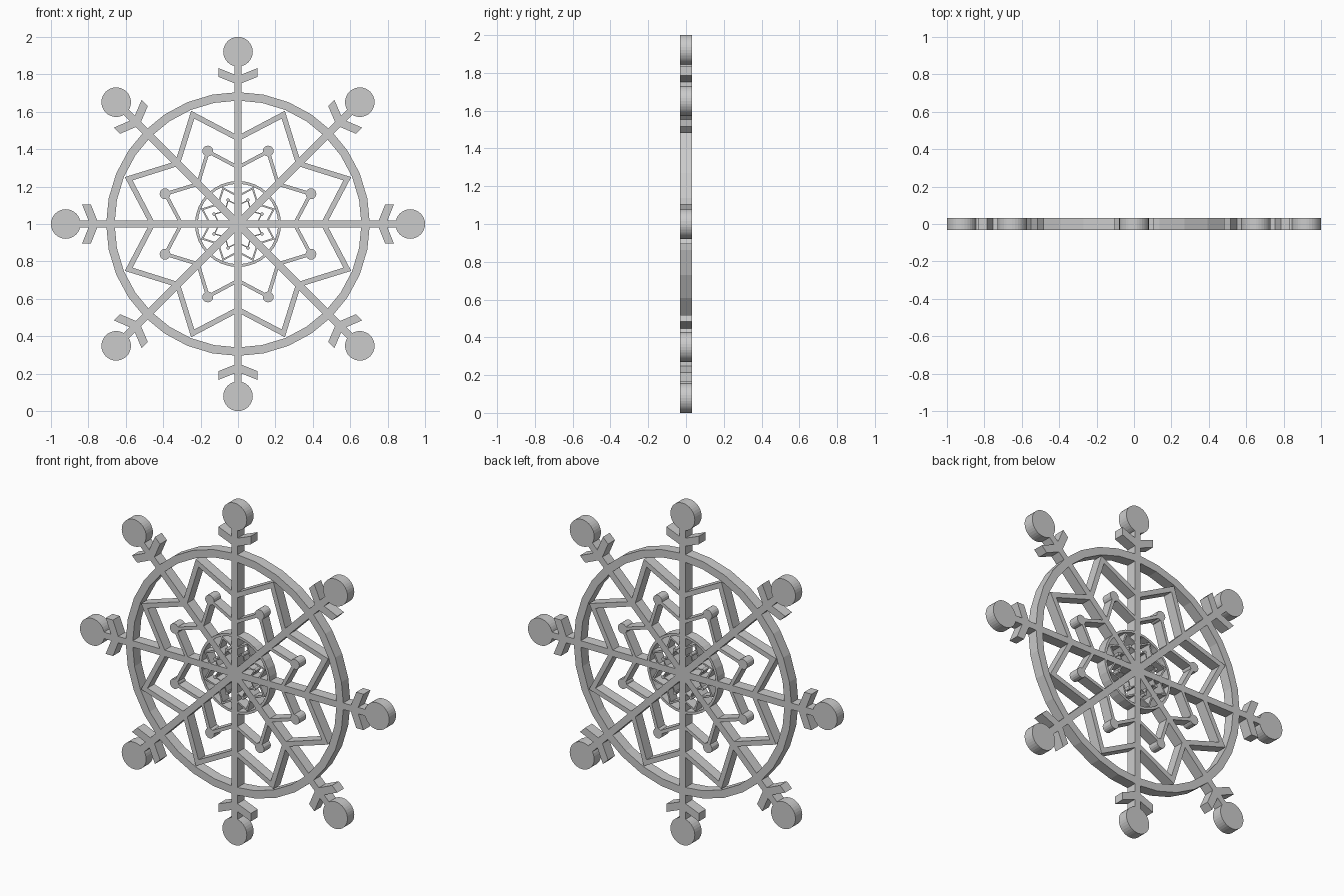
import bpy, bmesh
from math import sin, cos, pi, radians

if "Cube" in bpy.data.objects:
    bpy.data.objects.remove(bpy.data.objects["Cube"])

HALF = 0.0315      # half thickness along y
CENTRE = 1.0       # height of the hub
STEP = pi / 4      # eight-fold symmetry


def polar(r, a):
    """Point in the (x, z) plane, angle measured from straight up."""
    return (r * sin(a), r * cos(a))


def turn(p, a):
    x, z = p
    return (x * cos(a) + z * sin(a), z * cos(a) - x * sin(a))


def plates(name, outlines):
    """Solid flat plates, one per outline."""
    bm = bmesh.new()
    for pts in outlines:
        face = bm.faces.new([bm.verts.new((x, -HALF, z + CENTRE)) for x, z in pts])
        new = bmesh.ops.extrude_face_region(bm, geom=[face])["geom"]
        verts = [v for v in new if isinstance(v, bmesh.types.BMVert)]
        bmesh.ops.translate(bm, verts=verts, vec=(0, 2 * HALF, 0))
    finish(name, bm)


def band(name, outer, inner):
    """Closed solid strip between two matching loops."""
    bm = bmesh.new()
    loops = [[bm.verts.new((x, y, z + CENTRE)) for x, z in pts]
             for pts, y in ((outer, -HALF), (outer, HALF), (inner, HALF), (inner, -HALF))]
    n = len(outer)
    for k in range(4):
        a, b = loops[k], loops[(k + 1) % 4]
        for i in range(n):
            j = (i + 1) % n
            bm.faces.new((a[i], a[j], b[j], b[i]))
    finish(name, bm)


def finish(name, bm):
    bmesh.ops.recalc_face_normals(bm, faces=bm.faces)
    mesh = bpy.data.meshes.new(name)
    bm.to_mesh(mesh)
    bm.free()
    bpy.context.collection.objects.link(bpy.data.objects.new(name, mesh))


def ring(name, r_out, r_in, sides=32):
    angles = [2 * pi * i / sides for i in range(sides)]
    band(name, [polar(r_out, a) for a in angles], [polar(r_in, a) for a in angles])


def star(name, tip, valley, tip_in, valley_in):
    """Zigzag with valleys on the spokes and tips between them."""
    def loop(t, v):
        return [polar(t if i % 2 else v, i * STEP / 2) for i in range(16)]
    band(name, loop(tip, valley), loop(tip_in, valley_in))


def discs(name, dist, radius, offset, sides):
    out = []
    for k in range(8):
        cx, cz = polar(dist, k * STEP + offset)
        out.append([(cx + radius * cos(2 * pi * i / sides),
                     cz + radius * sin(2 * pi * i / sides)) for i in range(sides)])
    plates(name, out)


# Spokes and their end discs
bar = [(-0.019, -0.86), (0.019, -0.86), (0.019, 0.86), (-0.019, 0.86)]
plates("spokes", [[turn(p, k * STEP) for p in bar] for k in range(4)])
discs("end_discs", 0.921, 0.079, 0, 32)

# V-shaped barbs near the spoke ends
barb = [(0, 0.745), (0.105, 0.787), (0.105, 0.834), (0, 0.792),
        (-0.105, 0.834), (-0.105, 0.787)]
plates("barbs", [[turn(p, k * STEP) for p in barb] for k in range(8)])

# Ring, big star and ball-tipped star, repeated smaller at the hub
for prefix, s in (("outer", 1.0), ("inner", 0.326)):
    ring(prefix + "_ring", 0.705 * s, 0.66 * s)
    star(prefix + "_big_star", 0.655 * s, 0.473 * s, 0.61 * s, 0.442 * s)
    star(prefix + "_small_star", 0.435 * s, 0.313 * s, 0.405 * s, 0.292 * s)
    discs(prefix + "_star_balls", 0.422 * s, 0.029 * s, STEP / 2, 16)
